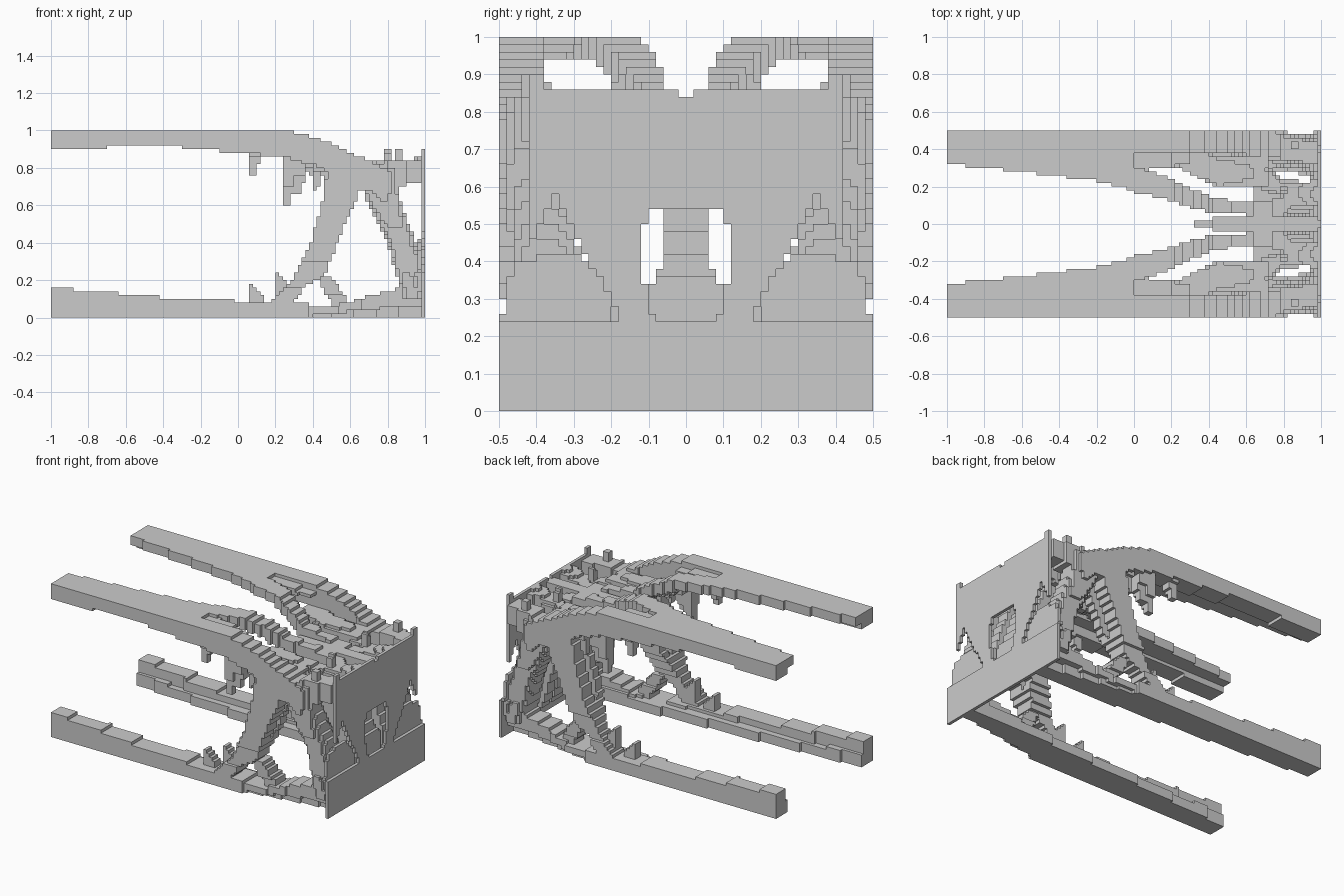
import bpy, bmesh
from mathutils import Vector

if "Cube" in bpy.data.objects:
    bpy.data.objects.remove(bpy.data.objects["Cube"])

CELL = 0.02
HALF_X, HALF_Y, TOP = 50, 25, 50

grey = bpy.data.materials.new("plain grey")
grey.use_nodes = True
grey.diffuse_color = (.6, .6, .6, 1)
grey.node_tree.nodes["Principled BSDF"].inputs["Base Color"].default_value = grey.diffuse_color

parts = {}      # part name -> set of filled cells
owner = {}      # cell -> part name


def middle(index):
    return (index + 0.5) * CELL


def fill(name, i, j, k):
    """Fill one cell and its mirror image across the centre plane."""
    if -HALF_X <= i < HALF_X and 0 <= j < HALF_Y and 0 <= k < TOP:
        for cell in ((i, j, k), (i, -1 - j, k)):
            if cell not in owner:
                owner[cell] = name
                parts.setdefault(name, set()).add(cell)


def blend(rows, t):
    """Interpolate the section limits between the key rows."""
    for low, high in zip(rows, rows[1:]):
        if low[0] <= t <= high[0]:
            f = (t - low[0]) / (high[0] - low[0])
            return [a + (b - a) * f for a, b in zip(low[1:], high[1:])]
    return None


def sweep(name, axis, rows, rounded=False):
    """Sweep a section. Axis x rows: x, y pair, z pair. Axis z rows: z, x pair, y pair."""
    for s in range(-HALF_X, HALF_X):
        section = blend(rows, middle(s))
        if section is None:
            continue
        a0, a1, b0, b1 = section
        ca, cb = (a0 + a1) / 2, (b0 + b1) / 2
        ra, rb = max((a1 - a0) / 2, CELL / 2), max((b1 - b0) / 2, CELL / 2)
        for a in range(-HALF_X, HALF_X):
            u = abs(middle(a) - ca) / ra
            if u > 1:
                continue
            for b in range(0, HALF_X):
                v = abs(middle(b) - cb) / rb
                if v > 1 or (rounded and u ** 3 + v ** 3 > 1):
                    continue
                fill(name, *((s, a, b) if axis == "x" else (a, b, s)))


# Upper rails: thick outer beam, a thinner flange and a low strip in the fork
sweep("upper_rail", "x", [
    (-1, .38, .5, .9, 1),
    (-.4, .38, .5, .92, 1),
    (0, .38, .5, .88, 1),
    (.25, .38, .5, .86, 1)])
sweep("upper_rail_flange", "x", [
    (-1, .32, .5, .94, 1),
    (-.6, .28, .5, .94, 1),
    (-.2, .23, .5, .94, 1),
    (0, .18, .38, .94, 1)])
sweep("fork_strip", "x", [
    (0, .28, .38, .94, .99),
    (.3, .32, .38, .93, .96)])

# Arched ribs leading from the rails to the end plate
sweep("outer_rib", "x", [
    (.25, .38, .5, .86, 1),
    (.45, .38, .5, .8, .95),
    (.6, .37, .5, .7, .88),
    (.75, .36, .5, .66, .82),
    (.82, .34, .46, .7, .84),
    (.98, .32, .44, .72, .84)])
sweep("inner_rib", "x", [
    (0, .17, .31, .94, 1),
    (.18, .13, .25, .93, 1),
    (.3, .09, .19, .88, .96),
    (.43, .06, .14, .8, .89),
    (.55, .06, .12, .76, .86),
    (.64, .04, .11, .74, .85),
    (.78, .04, .14, .72, .82),
    (.86, .1, .2, .72, .82),
    (.98, .1, .24, .72, .84)])
sweep("middle_rib", "x", [
    (.25, .3, .42, .82, .87),
    (.45, .19, .36, .78, .86),
    (.65, .2, .35, .72, .85),
    (.8, .14, .24, .7, .81),
    (.98, .1, .22, .72, .86)], True)
sweep("centre_rib", "x", [
    (.33, 0, .02, .78, .82),
    (.5, 0, .04, .74, .84),
    (.98, 0, .05, .74, .84)])

# Lower rails with an inner ledge and an underside that curves inward
sweep("lower_rail", "x", [
    (-1, .4, .5, 0, .16),
    (-.3, .38, .5, 0, .1),
    (.25, .35, .5, 0, .08),
    (.5, .32, .48, .02, .06),
    (.65, .3, .45, .04, .1),
    (.88, .3, .43, .06, .16),
    (.98, .22, .45, .06, .26)])
sweep("lower_rail_ledge", "x", [
    (-1, .38, .5, 0, .08),
    (-.3, .33, .5, 0, .05),
    (.25, .3, .5, 0, .05),
    (.5, .28, .45, 0, .06),
    (.75, .28, .41, 0, .08),
    (.98, .28, .37, 0, .1)])
sweep("plate_gusset", "x", [
    (.9, .3, .44, .1, .26),
    (.94, .25, .46, .1, .34),
    (.98, .18, .5, .08, .44)], True)

# Front legs: an outer one and a slimmer inner one
for name, low, high in (("outer_front_leg", .41, .5), ("inner_front_leg", .3, .36)):
    sweep(name, "z", [
        (.04, .14, .28, .38, .5),
        (.16, .26, .35, .38, .49),
        (.22, .3, .46, .38, .48),
        (.4, .39, .53, low, high),
        (.65, .46, .64, low, high),
        (.84, .48, .72, low, high)])
sweep("leg_brace", "z", [
    (.04, .52, .62, .34, .44),
    (.22, .42, .5, .36, .46)])

# Rear legs lean from the arch down to the foot of the end plate
sweep("outer_rear_leg", "z", [
    (.1, .88, .98, .26, .48),
    (.4, .8, .95, .28, .46),
    (.62, .69, .87, .33, .49),
    (.8, .62, .84, .36, .5)], True)
for name, low, high, foot in (("centre_rear_leg", 0, .05, .09), ("inner_rear_leg", .13, .2, .2)):
    sweep(name, "z", [
        (.1, .9, .98, low, foot),
        (.34, .83, .96, low, foot),
        (.42, .8, .93, low, high),
        (.78, .64, .8, low, high)])

# Loose spurs hanging under the upper rails and rising from the lower rails
for x, z, width in ((.06, .76, .06), (.24, .6, .06), (.3, .66, .06), (.4, .68, .05)):
    sweep("hanging_spur", "z", [
        (z, x, x + width / 2, .42, .46),
        (z + .1, x, x + width, .4, .47),
        (.92, x, x + width, .4, .48)])
for x, z in ((.06, .18), (.2, .24)):
    sweep("rising_spur", "z", [
        (.06, x + .02, x + .1, .38, .44),
        (z - .08, x, x + .08, .38, .44),
        (z, x, x + .02, .38, .44)])

# Upright stubs on top of the arch
for x, y in ((.84, .4), (.78, .16)):
    sweep("arch_stub", "z", [
        (.74, x - .02, x + .06, y, y + .05),
        (.89, x, x + .04, y, y + .03)])


def plate_solid(y, z):
    """Outline of the end plate on one side of the centre plane."""
    if z < .24:
        return True
    arch = .18 < y and z < .58 - abs(y - .35) * 1.9
    slot = abs(z - .39) < .16 and y < .13 - abs(z - .42) * .25
    top = .9 if y > .38 else .84 if y < .02 else .87
    return y < .42 and z < top and not arch and not slot


# End plate with its arched openings
for j in range(HALF_Y):
    for k in range(TOP):
        if plate_solid(middle(j), middle(k)):
            fill("end_plate", HALF_X - 1, j, k)

# Turn each part into a mesh of its exposed cell faces
DIRECTIONS = [Vector(d) for d in (
    (1, 0, 0), (-1, 0, 0), (0, 1, 0), (0, -1, 0), (0, 0, 1), (0, 0, -1))]


def build(name, cells):
    bm = bmesh.new()
    corners = {}

    def corner(point):
        key = tuple(round(c) for c in point)
        if key not in corners:
            corners[key] = bm.verts.new(Vector(key) * CELL)
        return corners[key]

    for cell in sorted(cells):
        centre = Vector(cell) + Vector((.5, .5, .5))
        for d in DIRECTIONS:
            if tuple(int(c + s) for c, s in zip(cell, d)) in owner:
                continue
            u = Vector((abs(d.y), abs(d.z), abs(d.x)))
            v = d.cross(u)
            mid = centre + d / 2
            bm.faces.new([corner(mid + c / 2) for c in (-u - v, u - v, u + v, v - u)])
    mesh = bpy.data.meshes.new(name)
    bm.to_mesh(mesh)
    bm.free()
    mesh.materials.append(grey)
    bpy.context.collection.objects.link(bpy.data.objects.new(name, mesh))


for part_name, part_cells in parts.items():
    build(part_name, part_cells)
